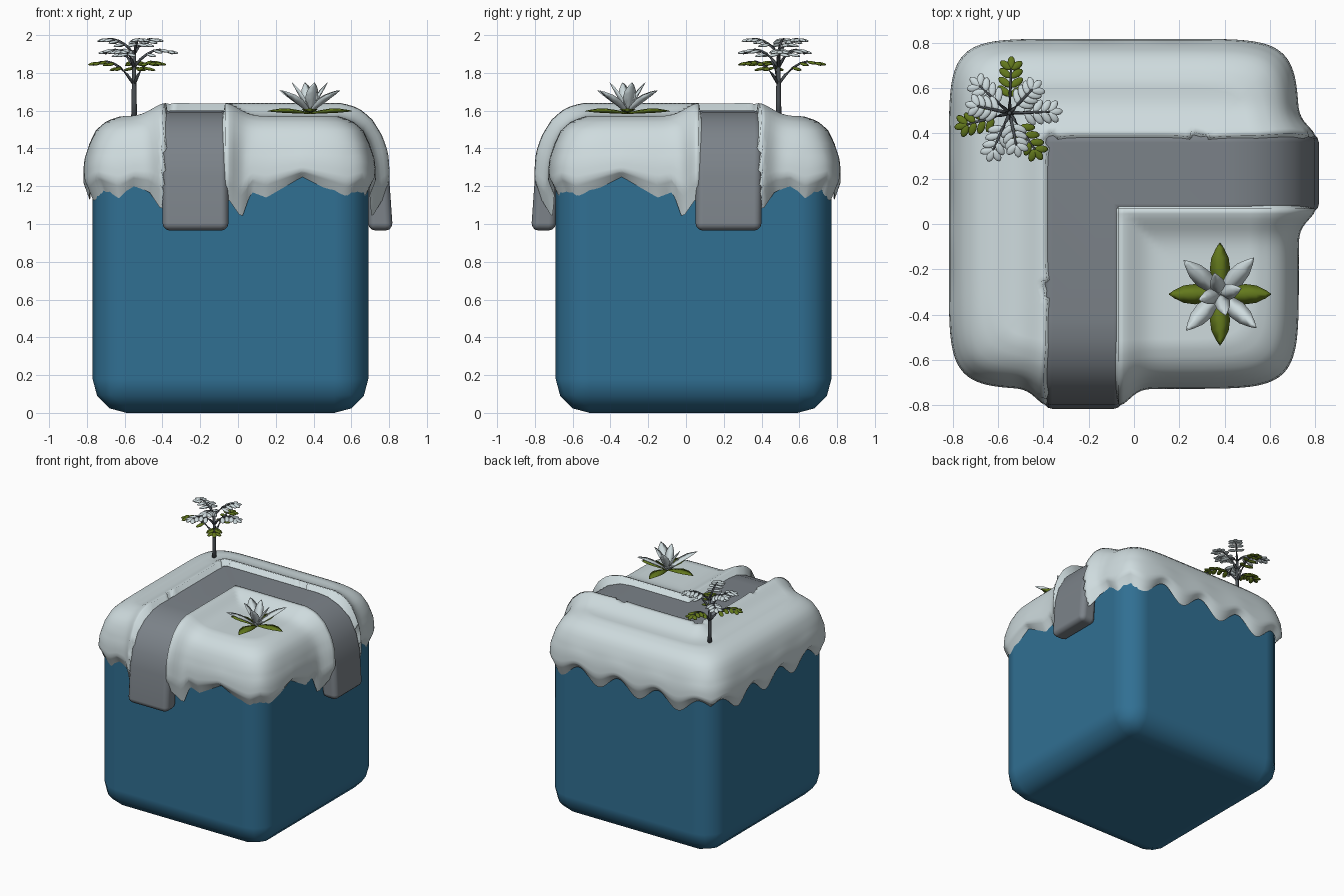
import bpy, bmesh, math
from mathutils import Vector, Matrix

if "Cube" in bpy.data.objects:
    bpy.data.objects.remove(bpy.data.objects["Cube"])


def material(name, rgb):
    m = bpy.data.materials.new(name)
    m.diffuse_color = (*rgb, 1)
    m.use_nodes = True
    m.node_tree.nodes["Principled BSDF"].inputs["Base Color"].default_value = m.diffuse_color
    return m


SNOW = material("snow_white", (0.62, 0.71, 0.73))
BLUE = material("deep_blue", (0.03, 0.16, 0.29))
GREY = material("path_grey", (0.20, 0.225, 0.25))
GREEN = material("leaf_green", (0.125, 0.19, 0.012))
BARK = material("bark_grey", (0.07, 0.08, 0.09))


def finish(bm, name, *mats, normals=True):
    if normals:
        bmesh.ops.recalc_face_normals(bm, faces=bm.faces[:])
    for f in bm.faces:
        f.smooth = True
    me = bpy.data.meshes.new(name)
    bm.to_mesh(me)
    bm.free()
    for m in mats:
        me.materials.append(m)
    ob = bpy.data.objects.new(name, me)
    bpy.context.collection.objects.link(ob)
    return ob


def bevel(ob, width, segments, angle):
    b = ob.modifiers.new("bevel", 'BEVEL')
    b.width, b.segments, b.limit_method = width, segments, 'ANGLE'
    b.angle_limit = math.radians(angle)
    b.harden_normals = True


def loft(bm, rings, mat=0):
    """Skin a list of equal rings of points and cap both ends."""
    vs = [[bm.verts.new(p) for p in r] for r in rings]
    n = len(vs[0])
    fs = [bm.faces.new((a[i], a[(i + 1) % n], b[(i + 1) % n], b[i]))
          for a, b in zip(vs, vs[1:]) for i in range(n)]
    fs += [bm.faces.new(vs[0]), bm.faces.new(vs[-1])]
    for f in fs:
        f.material_index = mat


def lerp(table, x):
    """Piecewise linear lookup; rows are (key, value, ...)."""
    for a, b in zip(table, table[1:]):
        if x <= b[0]:
            t = max(0, (x - a[0]) / (b[0] - a[0]))
            return [p + (q - p) * t for p, q in zip(a[1:], b[1:])]
    return list(table[-1][1:])


# Blue block
bm = bmesh.new()
bmesh.ops.create_cube(bm, size=1, matrix=Matrix.Translation((-0.04, 0.04, 0.71))
                      @ Matrix.Diagonal((1.46, 1.46, 1.42, 1)))
bevel(finish(bm, "block", BLUE), 0.18, 3, 40)

# Snow cap: a square grid bent over the block edges, with ridges along the path
PROFILE = [(0, 0, 1.57), (0.6, 0.75, 1.57), (0.66, 0.84, 1.545), (0.71, 0.91, 1.50),
           (0.76, 0.955, 1.43), (0.83, 0.99, 1.34), (0.9, 1.0, 1.26), (1, 0.955, 1.2)]
HEM = [(-0.82, 1.24), (-0.63, 1.13), (-0.55, 1.2), (-0.47, 1.17), (-0.41, 1.08),
       (-0.05, 1.13), (0.02, 1.03), (0.07, 1.17), (0.15, 1.14), (0.34, 1.25),
       (0.58, 1.13), (0.73, 1.23)]


def path_distance(x, y):
    def box(x0, x1, y0, y1):
        return math.hypot(max(x0 - x, 0, x - x1), max(y0 - y, 0, y - y1))
    return min(box(-0.38, -0.07, -2, 0.38), box(-0.38, 2, 0.07, 0.38))


def snow_point(u, v):
    r = max(abs(u), abs(v))
    du, dv = (u / r, v / r) if r > 1e-6 else (1.0, 0.0)
    frac, z = lerp(PROFILE, r)
    round_k = (abs(du) ** 7.5 + abs(dv) ** 7.5) ** (-1 / 7.5)
    k = 1 + (round_k - 1) * min(1, r / 0.6)
    x, y = -0.045 + 0.775 * frac * du * k, 0.045 + 0.775 * frac * dv * k
    front, right = dv <= -0.999, du >= 0.999
    if r > 0.76:                                    # drooping jagged hem
        w = x if abs(dv) > abs(du) else -y
        if front or right:
            hem = lerp(HEM, w)[0]
        else:
            hem = 1.18 - 0.055 * math.cos(2 * math.pi * (w + 0.82) / 0.344)
        z += (hem - 1.2) * ((r - 0.76) / 0.24) ** 1.3
    d = path_distance(x, y)
    top = max(0, min(1, (1 - r) / 0.35))
    if d == 0:
        z -= 0.05 * top
    else:
        z += 0.07 * math.exp(-(d / 0.1) ** 2) * top
        out = 0.075 * math.exp(-(d / 0.07) ** 2) * max(0, min(1, (r - 0.55) / 0.25))
        if front:
            y -= out
        elif right:
            x += out
    return x, y, z


N = 84
bm = bmesh.new()
g = [[bm.verts.new(snow_point(2 * i / N - 1, 2 * j / N - 1)) for j in range(N + 1)]
     for i in range(N + 1)]
for i in range(N):
    for j in range(N):
        bm.faces.new((g[i][j], g[i + 1][j], g[i + 1][j + 1], g[i][j + 1]))
finish(bm, "snow_cap", SNOW, normals=False)

# L-shaped path, mirrored across the diagonal, with hanging ends
ROWS = [(-0.42, 1.6, -0.42, 1.48), (-0.52, 1.59, -0.48, 1.47), (-0.62, 1.55, -0.55, 1.45),
        (-0.71, 1.48, -0.61, 1.40), (-0.77, 1.37, -0.65, 1.32), (-0.80, 1.25, -0.675, 1.2),
        (-0.82, 0.965, -0.69, 0.965)]
leg = [[(-0.4, t, zt), (-0.05, t, zt), (-0.05, b, zb), (-0.4, b, zb)] for t, zt, b, zb in ROWS]
corner = [(-0.4, 0.4, 1.6), (-0.05, 0.05, 1.6), (-0.05, 0.05, 1.48), (-0.4, 0.4, 1.48)]
mirrored = [[(-y, -x, z) for x, y, z in ring] for ring in leg]
bm = bmesh.new()
loft(bm, leg[::-1] + [corner] + mirrored)
bevel(finish(bm, "path", GREY), 0.04, 3, 40)


# Rosette plant
def rosette_leaf(bm, angle, elev, length, width, mat):
    m = (Matrix.Translation((0.38, -0.31, 1.585)) @ Matrix.Rotation(math.radians(angle), 4, 'Z')
         @ Matrix.Rotation(math.radians(-elev), 4, 'Y'))
    rings = []
    for t, w in ((0, 0.3), (0.25, 0.7), (0.5, 1), (0.72, 0.85), (0.9, 0.4), (1, 0.03)):
        x, h, z = t * length, w * width / 2, -0.12 * length * t * t
        rings.append([m @ Vector(p) for p in ((x, -h, z + 0.2 * h), (x, 0, z - 0.25 * h),
                                              (x, h, z + 0.2 * h), (x, 0, z + 0.3 * h))])
    loft(bm, rings, mat)


bm = bmesh.new()
for q in range(4):
    rosette_leaf(bm, 90 * q, 10, 0.225, 0.09, 0)
    rosette_leaf(bm, 90 * q + 47, 36, 0.25, 0.085, 1)
    rosette_leaf(bm, 90 * q + 15, 66, 0.19, 0.07, 1)
finish(bm, "rosette_plant", GREEN, SNOW)


# Small tree: trunk, arching stems and paired oval leaflets
def tube(bm, pts, r0, r1, sides=6):
    rings = []
    for i, p in enumerate(pts):
        d = (pts[min(i + 1, len(pts) - 1)] - pts[max(i - 1, 0)]).normalized()
        a = d.orthogonal().normalized()
        b, r = d.cross(a), r0 + (r1 - r0) * i / (len(pts) - 1)
        rings.append([p + r * (a * math.cos(k * math.tau / sides) + b * math.sin(k * math.tau / sides))
                      for k in range(sides)])
    loft(bm, rings)


def leaflet(bm, base, angle, length, tilt, mat):
    m = (Matrix.Translation(base) @ Matrix.Rotation(angle, 4, 'Z') @ Matrix.Rotation(tilt, 4, 'Y')
         @ Matrix.Translation((length / 2, 0, 0)) @ Matrix.Diagonal((length / 2, 0.017, 0.008, 1)))
    new = bmesh.ops.create_icosphere(bm, subdivisions=2, radius=1, matrix=m)
    for f in {f for v in new['verts'] for f in v.link_faces}:
        f.material_index = mat


def frond(wood, leaves, angle, length, zs, mat):
    a = math.radians(angle)

    def at(t):
        z = zs[0] * (1 - t) ** 2 + 2 * zs[1] * t * (1 - t) + zs[2] * t * t
        return Vector((-0.55 + length * t * math.cos(a), 0.49 + length * t * math.sin(a), z))
    tube(wood, [at(i / 6) for i in range(7)], 0.009, 0.004, 5)
    for t in (0.34, 0.52, 0.70, 0.86):
        for s in (-1, 1):
            leaflet(leaves, at(t), a + s * 0.95, 0.068 * (1.15 - 0.3 * t), 0.2, mat)
    leaflet(leaves, at(0.86), a, 0.06, 0.2, mat)


wood, leaves = bmesh.new(), bmesh.new()
tube(wood, [Vector((-0.55, 0.49, z)) for z in (1.54, 1.65, 1.78, 1.92)], 0.016, 0.009, 8)
for ang in (88, 195, 305):
    frond(wood, leaves, ang, 0.225, (1.74, 1.91, 1.84), 0)
for ang in (2, 138, 246):
    frond(wood, leaves, ang, 0.205, (1.83, 1.97, 1.90), 1)
for ang in (46, 168, 282):
    frond(wood, leaves, ang, 0.165, (1.90, 2.00, 1.975), 1)
finish(wood, "tree_trunk", BARK)
finish(leaves, "tree_leaves", GREEN, SNOW)
